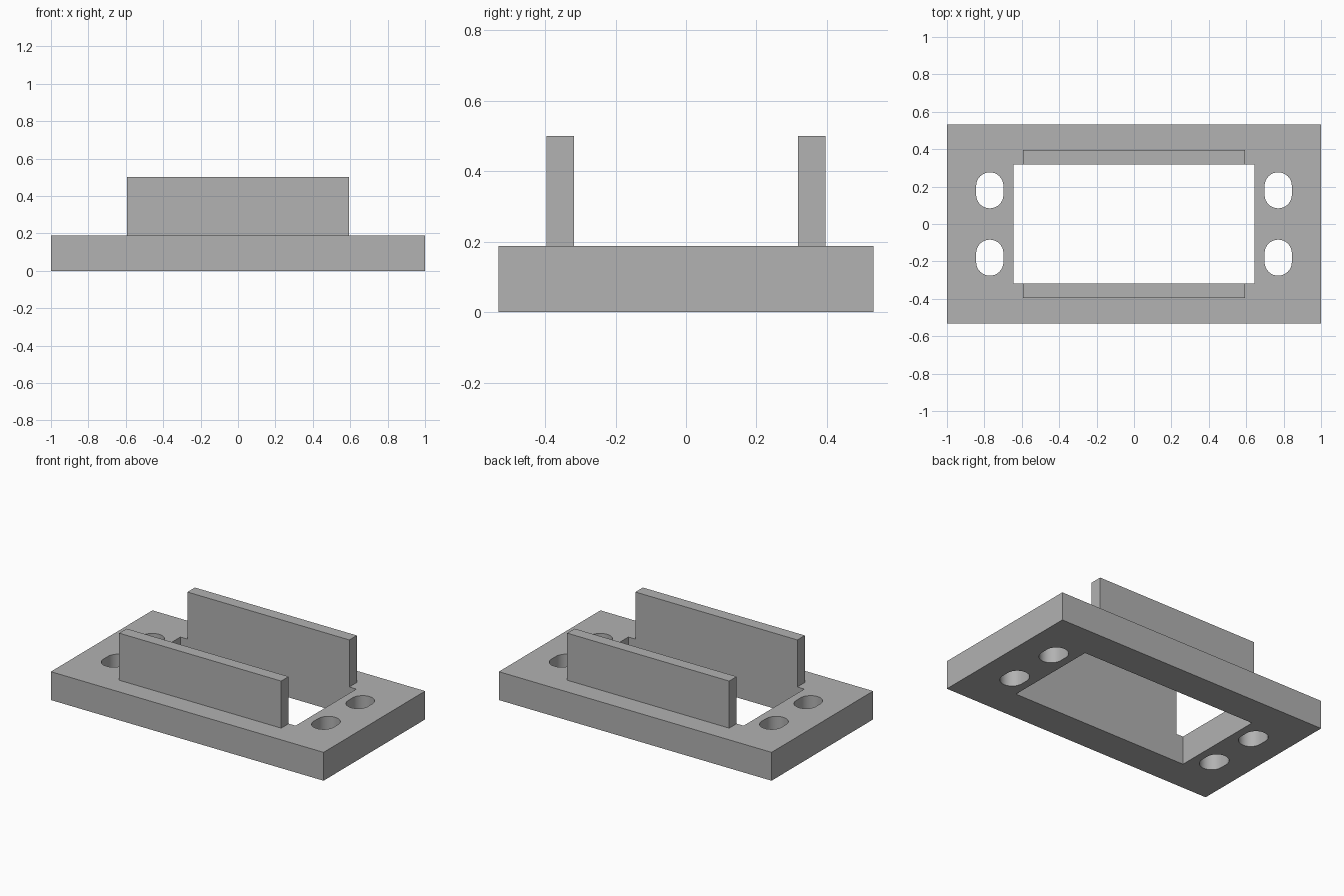
import bpy
import bmesh
from math import cos, sin, pi, radians

if "Cube" in bpy.data.objects:
    bpy.data.objects.remove(bpy.data.objects["Cube"], do_unlink=True)

# Main dimensions
HALF_X, HALF_Y, PLATE_H = 1.0, 0.532, 0.188
OPEN_X, OPEN_Y = 0.645, 0.318
WALL_X, WALL_OUT, WALL_TOP = 0.594, 0.396, 0.5
SLOT_X, SLOT_Y, SLOT_R, SLOT_LEN = 0.771, 0.18, 0.073, 0.193

grey = bpy.data.materials.new("plain grey")
grey.use_nodes = True
colour = (0.445, 0.445, 0.445, 1)
grey.diffuse_color = colour
grey.node_tree.nodes["Principled BSDF"].inputs["Base Color"].default_value = colour


def rectangle(x0, x1, y0, y1):
    return [(x0, y0), (x1, y0), (x1, y1), (x0, y1)]


def slot(cx, cy, steps=16):
    """Outline with rounded ends, long in y."""
    shift = SLOT_LEN / 2 - SLOT_R
    points = []
    for start, dy in ((0, shift), (pi, -shift)):
        for i in range(steps + 1):
            a = start + pi * i / steps
            points.append((cx + SLOT_R * cos(a), cy + dy + SLOT_R * sin(a)))
    return points


def prism(name, outlines, z0, z1):
    """Extrude one or more outlines from z0 to z1 as one object."""
    bm = bmesh.new()
    for outline in outlines:
        face = bm.faces.new([bm.verts.new((x, y, z0)) for x, y in outline])
        ext = bmesh.ops.extrude_face_region(bm, geom=[face], use_keep_orig=True)
        top = [v for v in ext["geom"] if isinstance(v, bmesh.types.BMVert)]
        bmesh.ops.translate(bm, verts=top, vec=(0, 0, z1 - z0))
    bmesh.ops.recalc_face_normals(bm, faces=bm.faces)
    mesh = bpy.data.meshes.new(name)
    bm.to_mesh(mesh)
    bm.free()
    mesh.materials.append(grey)
    obj = bpy.data.objects.new(name, mesh)
    bpy.context.collection.objects.link(obj)
    return obj


# Base plate with a central opening and four mounting slots
plate = prism("base_plate", [rectangle(-HALF_X, HALF_X, -HALF_Y, HALF_Y)], 0, PLATE_H)
holes = [rectangle(-OPEN_X, OPEN_X, -OPEN_Y, OPEN_Y)]
holes += [slot(sx * SLOT_X, sy * SLOT_Y) for sx in (-1, 1) for sy in (-1, 1)]
cutter = prism("hole_cutter", holes, -0.1, PLATE_H + 0.1)
cutter.hide_render = True

cut = plate.modifiers.new("holes", "BOOLEAN")
cut.operation = "DIFFERENCE"
cut.solver = "EXACT"
cut.object = cutter
bpy.ops.object.select_all(action="DESELECT")
plate.select_set(True)
bpy.context.view_layer.objects.active = plate
bpy.ops.object.modifier_apply(modifier=cut.name)
bpy.data.objects.remove(cutter, do_unlink=True)
bpy.ops.object.shade_smooth_by_angle(angle=radians(30))

# Upright walls flush with the long edges of the opening
for name, y0, y1 in (("front_wall", -WALL_OUT, -OPEN_Y), ("back_wall", OPEN_Y, WALL_OUT)):
    prism(name, [rectangle(-WALL_X, WALL_X, y0, y1)], PLATE_H, WALL_TOP)
